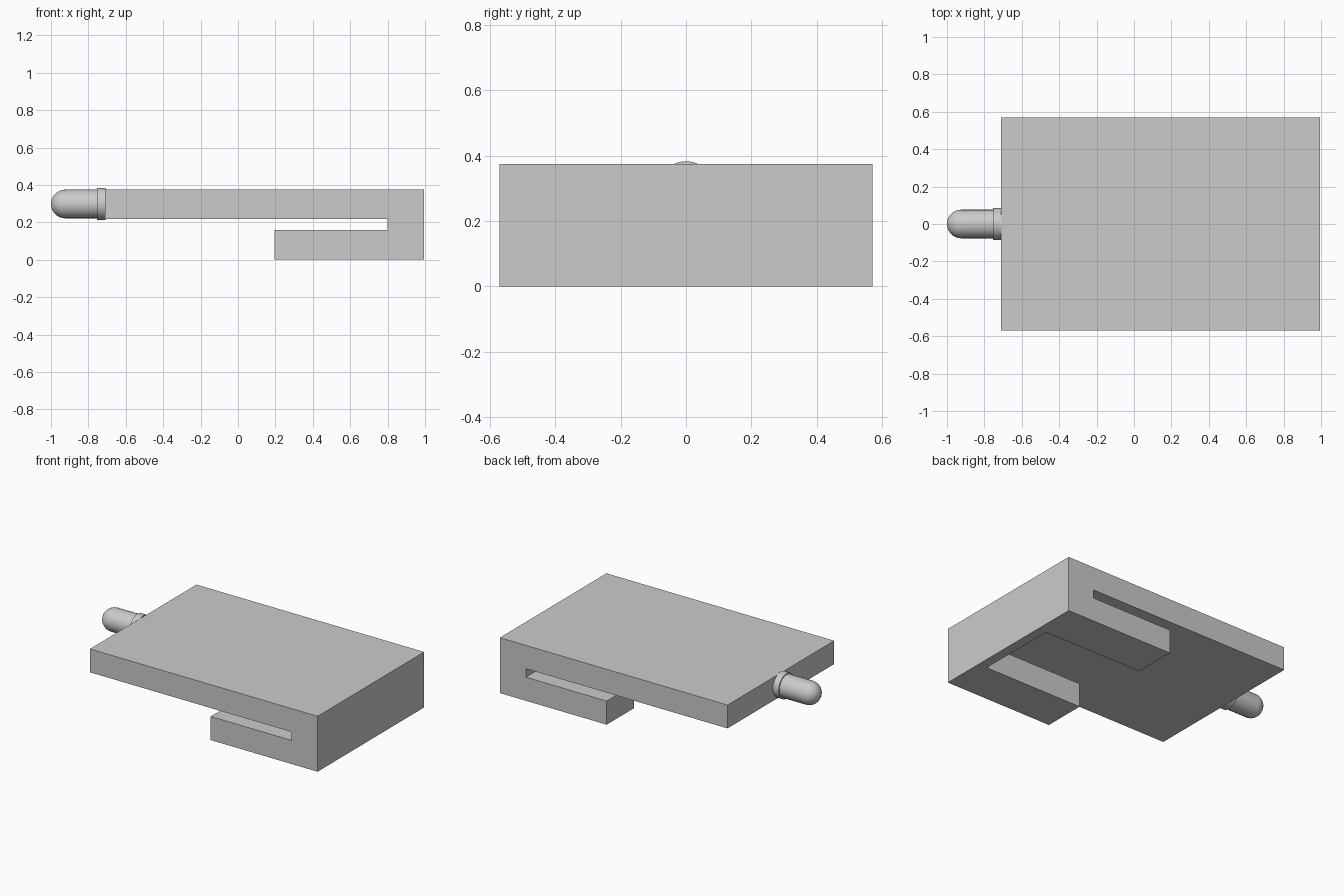
import bpy, bmesh, math
from mathutils import Matrix

if "Cube" in bpy.data.objects:
    bpy.data.objects.remove(bpy.data.objects["Cube"], do_unlink=True)

GREY = (0.6, 0.6, 0.6, 1)
mat = bpy.data.materials.new("plain grey")
mat.use_nodes = True
mat.diffuse_color = GREY
mat.node_tree.nodes["Principled BSDF"].inputs["Base Color"].default_value = GREY


def add_object(name, bm):
    bmesh.ops.recalc_face_normals(bm, faces=bm.faces)
    mesh = bpy.data.meshes.new(name)
    bm.to_mesh(mesh)
    bm.free()
    mesh.materials.append(mat)
    obj = bpy.data.objects.new(name, mesh)
    bpy.context.collection.objects.link(obj)
    return obj


# Bracket: slab, solid end wall and two slotted legs with a gap between them
xs = (-0.71, 0.195, 0.80, 0.93, 0.995)
ys = (-0.57, -0.28, 0.28, 0.57)
zs = (0, 0.16, 0.217, 0.375)


def solid(i, j, k):
    if not (0 <= i < 4 and 0 <= j < 3 and 0 <= k < 3):
        return False
    if k == 2 or i == 3:
        return True                      # slab and end wall
    if j == 1:
        return False                     # gap between legs
    return i == 2 or (i == 1 and k == 0)  # leg roots and legs


bm = bmesh.new()
for i in range(4):
    for j in range(3):
        for k in range(3):
            if not solid(i, j, k):
                continue
            for axis in range(3):
                for side in (0, 1):
                    near = [i, j, k]
                    near[axis] += 2 * side - 1
                    if solid(*near):
                        continue
                    corners = []
                    for a, b in ((0, 0), (1, 0), (1, 1), (0, 1)):
                        p = [i, j, k]
                        p[axis] += side
                        p[(axis + 1) % 3] += a
                        p[(axis + 2) % 3] += b
                        corners.append(bm.verts.new((xs[p[0]], ys[p[1]], zs[p[2]])))
                    bm.faces.new(corners)
bmesh.ops.remove_doubles(bm, verts=bm.verts, dist=0.0001)
bmesh.ops.recalc_face_normals(bm, faces=bm.faces)
bmesh.ops.dissolve_limit(bm, angle_limit=0.01, verts=bm.verts, edges=bm.edges)
add_object("slotted_bracket", bm)


# Turned parts along the x axis, from (x, radius) profiles
def lathe(name, profile):
    bm = bmesh.new()
    verts = [bm.verts.new((x, 0, 0.298 + r)) for x, r in profile]
    edges = [bm.edges.new(pair) for pair in zip(verts, verts[1:])]
    bmesh.ops.spin(bm, geom=verts + edges, cent=(0, 0, 0.298), axis=(1, 0, 0),
                   angle=math.tau, steps=48, use_duplicate=False)
    bmesh.ops.remove_doubles(bm, verts=bm.verts, dist=0.0001)
    obj = add_object(name, bm)
    bpy.ops.object.select_all(action='DESELECT')
    obj.select_set(True)
    bpy.context.view_layer.objects.active = obj
    bpy.ops.object.shade_smooth_by_angle(angle=math.radians(35))


R = 0.0765
dome = [(-1 + R - R * math.cos(t * math.pi / 24), R * math.sin(t * math.pi / 24))
        for t in range(13)]
lathe("round_tip_pin", dome + [(-0.72, R), (-0.72, 0)])
lathe("pin_collar", [(-0.753, 0), (-0.753, 0.085), (-0.709, 0.085), (-0.709, 0)])
